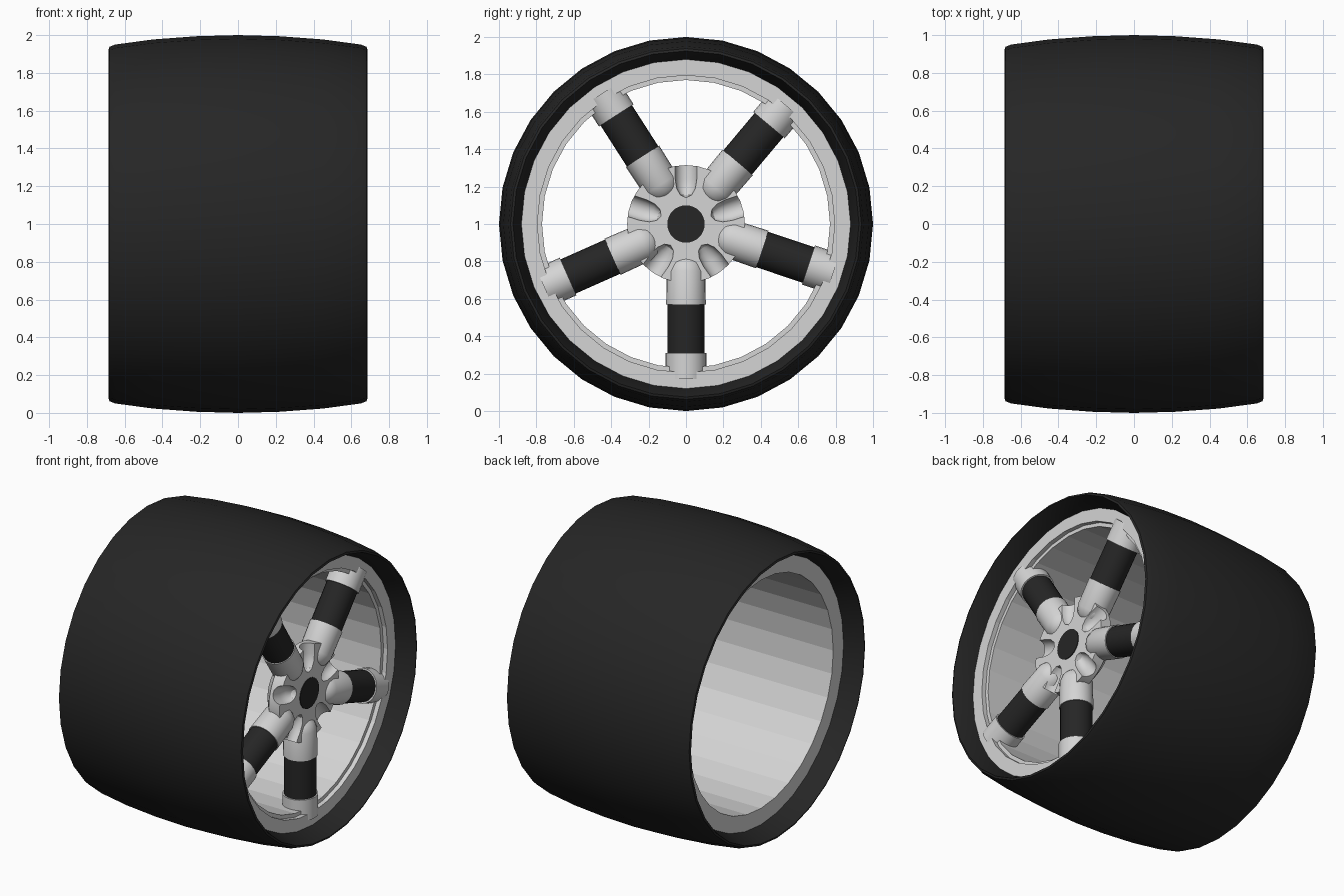
import bpy, bmesh
from math import radians, tau
from mathutils import Matrix

cube = bpy.data.objects.get("Cube")
if cube:
    bpy.data.objects.remove(cube)

CENTRE = Matrix.Translation((0, 0, 1))
SPOKE_X = 0.465


def material(name, value):
    m = bpy.data.materials.new(name)
    m.use_nodes = True
    colour = (value, value, value, 1)
    m.diffuse_color = colour
    m.node_tree.nodes["Principled BSDF"].inputs["Base Color"].default_value = colour
    return m


silver = material("light_grey_metal", 0.66)
black = material("black_rubber", 0.019)


def lathe(name, profile, mat, matrix=CENTRE, sides=32, closed=False, smooth=True):
    """Spin (axial, radius) points around the local x axis."""
    bm = bmesh.new()
    verts = [bm.verts.new((a, 0, r)) for a, r in profile]
    edges = [bm.edges.new(pair) for pair in zip(verts, verts[1:])]
    if closed:
        edges.append(bm.edges.new((verts[-1], verts[0])))
    bmesh.ops.spin(bm, geom=verts + edges, cent=(0, 0, 0), axis=(1, 0, 0),
                   angle=tau, steps=sides, use_merge=True)
    bmesh.ops.remove_doubles(bm, verts=bm.verts, dist=0.0005)
    bmesh.ops.recalc_face_normals(bm, faces=bm.faces)
    mesh = bpy.data.meshes.new(name)
    bm.to_mesh(mesh)
    bm.free()
    mesh.materials.append(mat)
    obj = bpy.data.objects.new(name, mesh)
    bpy.context.collection.objects.link(obj)
    obj.matrix_world = matrix
    if smooth:
        shade(obj)
    return obj


def select(obj):
    bpy.ops.object.select_all(action="DESELECT")
    obj.select_set(True)
    bpy.context.view_layer.objects.active = obj


def shade(obj):
    select(obj)
    bpy.ops.object.shade_smooth_by_angle(angle=radians(30))


def radial(degrees, x):
    """Turn the local x axis outward from the hub at the given angle."""
    return (Matrix.Translation((x, 0, 1)) @ Matrix.Rotation(radians(degrees), 4, "X")
            @ Matrix.Rotation(radians(90), 4, "Z"))


# Crowned tyre with lips that overhang the rim
half = [(0.56, 0.88), (0.685, 0.925), (0.68, 0.938), (0.65, 0.95),
        (0.45, 0.977), (0.22, 0.994)]
tyre = half + [(0, 1.0)] + [(-x, r) for x, r in reversed(half)]
lathe("tyre", tyre, black, closed=True)

# Rim barrel, with a small step inside the spoked end
lathe("rim_barrel", [(-0.56, 0.77), (-0.56, 0.882), (0.56, 0.882), (0.56, 0.795),
                     (0.53, 0.795), (0.53, 0.77)], silver, closed=True, smooth=False)

# Hub with five rounded scoops between the spokes
hub = lathe("hub", [(0.36, 0), (0.36, 0.2), (0.45, 0.315), (0.53, 0.315), (0.53, 0)],
            silver)
for i in range(5):
    cutter = lathe("scoop_cutter", [(0.14, 0), (0.155, 0.03), (0.19, 0.05),
                                    (0.24, 0.058), (0.4, 0.06), (0.4, 0)],
                   silver, radial(18 + 72 * i, 0.53), sides=16)
    cutter.hide_render = True
    cut = hub.modifiers.new("scoop", "BOOLEAN")
    cut.operation = "DIFFERENCE"
    cut.object = cutter
    select(hub)
    bpy.ops.object.modifier_apply(modifier=cut.name)
    bpy.data.objects.remove(cutter)
shade(hub)
lathe("hub_cap", [(0.35, 0), (0.35, 0.1), (0.535, 0.1), (0.535, 0)], black)

# Spokes: rounded root, black sleeve and a tip sunk into the rim
for i, angle in enumerate((-90, -18.5, 50, 122.7, 204)):
    place = radial(angle, SPOKE_X)
    lathe(f"spoke_root_{i}", [(0.165, 0), (0.175, 0.05), (0.205, 0.085), (0.25, 0.103),
                              (0.43, 0.106), (0.43, 0)], silver, place, 24)
    lathe(f"spoke_sleeve_{i}", [(0.42, 0), (0.42, 0.1), (0.7, 0.1), (0.7, 0)],
          black, place, 24)
    lathe(f"spoke_tip_{i}", [(0.69, 0), (0.69, 0.11), (0.83, 0.11), (0.83, 0)],
          silver, place, 24)
